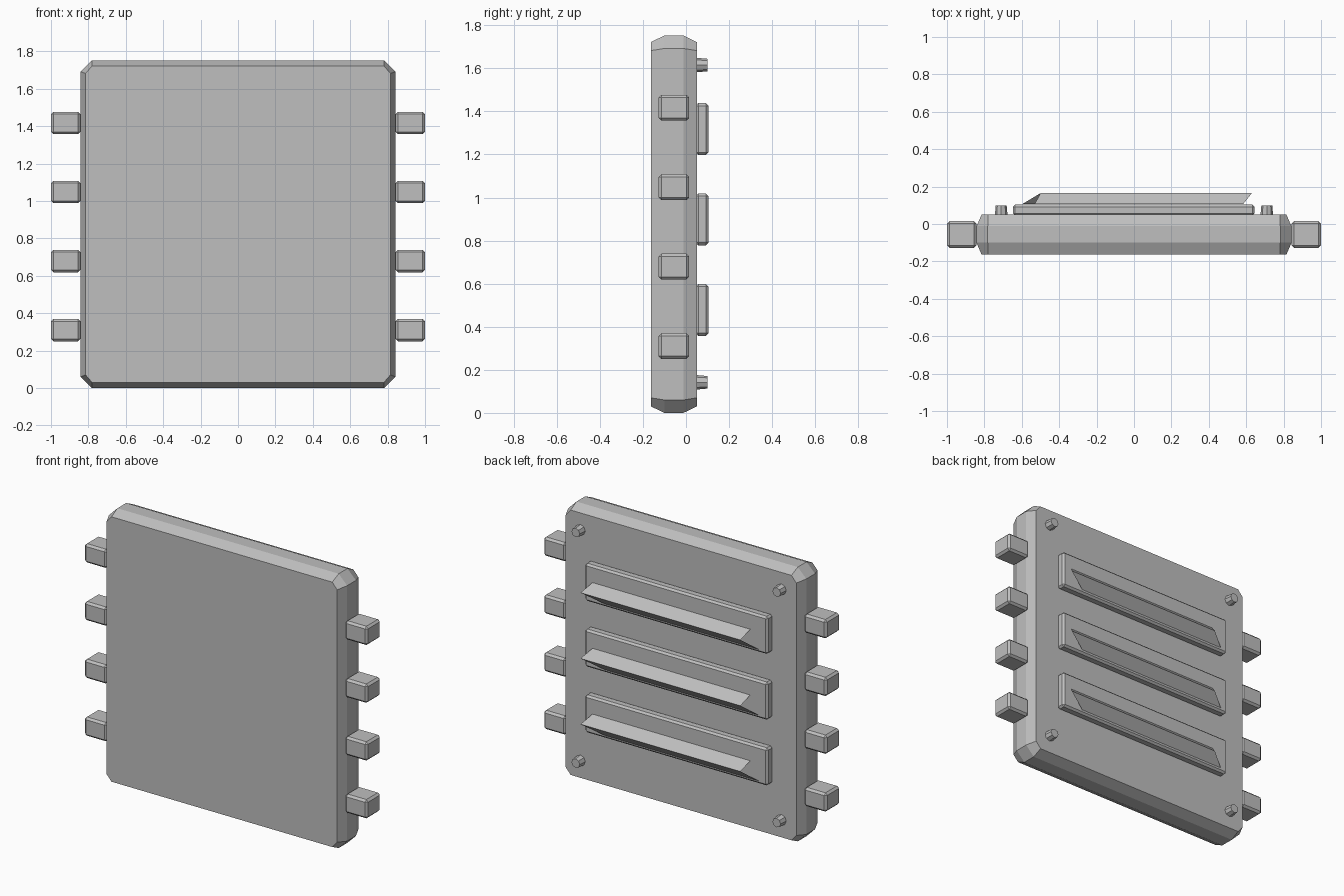
import bpy, bmesh, math
from mathutils import Matrix

if "Cube" in bpy.data.objects:
    bpy.data.objects.remove(bpy.data.objects["Cube"])

grey = bpy.data.materials.new("plain_grey")
grey.diffuse_color = (0.52, 0.52, 0.52, 1)
grey.use_nodes = True
grey.node_tree.nodes["Principled BSDF"].inputs["Base Color"].default_value = grey.diffuse_color


def finish(name, bm, fix_normals=True):
    if fix_normals:
        bmesh.ops.recalc_face_normals(bm, faces=bm.faces[:])
    me = bpy.data.meshes.new(name)
    bm.to_mesh(me)
    bm.free()
    me.materials.append(grey)
    ob = bpy.data.objects.new(name, me)
    bpy.context.collection.objects.link(ob)
    return ob


def bevel_box(name, lo, hi, bevel):
    bm = bmesh.new()
    bmesh.ops.create_cube(bm, size=1)
    for v in bm.verts:
        v.co = [l + (c + 0.5) * (h - l) for c, l, h in zip(v.co, lo, hi)]
    bmesh.ops.bevel(bm, geom=bm.edges[:], offset=bevel, segments=1,
                    profile=0.5, affect='EDGES')
    return finish(name, bm)


# Main panel: four cut-corner rings lofted from front to back
def ring(bm, y, half_x, half_z, cut_x, cut_z):
    a, b = half_x - cut_x, half_z - cut_z
    pts = [(half_x, -b), (half_x, b), (a, half_z), (-a, half_z),
           (-half_x, b), (-half_x, -b), (-a, -half_z), (a, -half_z)]
    return [bm.verts.new((x, y, z + 0.876)) for x, z in pts]


bm = bmesh.new()
rings = [ring(bm, -0.163, 0.815, 0.846, 0.035, 0.04),
         ring(bm, -0.10, 0.842, 0.876, 0.06, 0.06),
         ring(bm, -0.012, 0.842, 0.876, 0.06, 0.06),
         ring(bm, 0.05, 0.815, 0.846, 0.035, 0.04)]
bm.faces.new(rings[0])
bm.faces.new(rings[-1])
for r, s in zip(rings, rings[1:]):
    for i in range(8):
        j = (i + 1) % 8
        bm.faces.new((r[i], r[j], s[j], s[i]))
finish("panel", bm)

# Side tabs
for side in (-1, 1):
    for i in range(4):
        z = 0.31 + 0.369 * i
        x = sorted((side * 0.842, side * 1.0))
        bevel_box("side_tab", (x[0], -0.127, z - 0.06), (x[1], 0.015, z + 0.06), 0.013)

# Vent plates, each with an open folded louvre of two skewed sheets
for zc in (0.478, 0.898, 1.318):
    bevel_box("vent_plate", (-0.647, 0.045, zc - 0.12), (0.645, 0.104, zc + 0.12), 0.012)
    bm = bmesh.new()
    top, outer, low = [
        [bm.verts.new((x, y, zc + dz)) for x in xs]
        for xs, y, dz in (((-0.53, 0.585), 0.108, 0.015),
                          ((-0.50, 0.63), 0.165, -0.04),
                          ((-0.595, 0.50), 0.108, -0.098))]
    bm.faces.new((outer[1], outer[0], top[0], top[1]))
    bm.faces.new((outer[0], outer[1], low[1], low[0]))
    finish("louvre", bm, False)

# Corner pins
for x in (-0.71, 0.71):
    for z in (0.142, 1.615):
        bm = bmesh.new()
        bmesh.ops.create_cone(bm, cap_ends=True, segments=8, radius1=0.034,
                              radius2=0.029, depth=0.055)
        bm.transform(Matrix.Translation((x, 0.0725, z)) @ Matrix.Rotation(-math.pi / 2, 4, 'X'))
        finish("corner_pin", bm)
